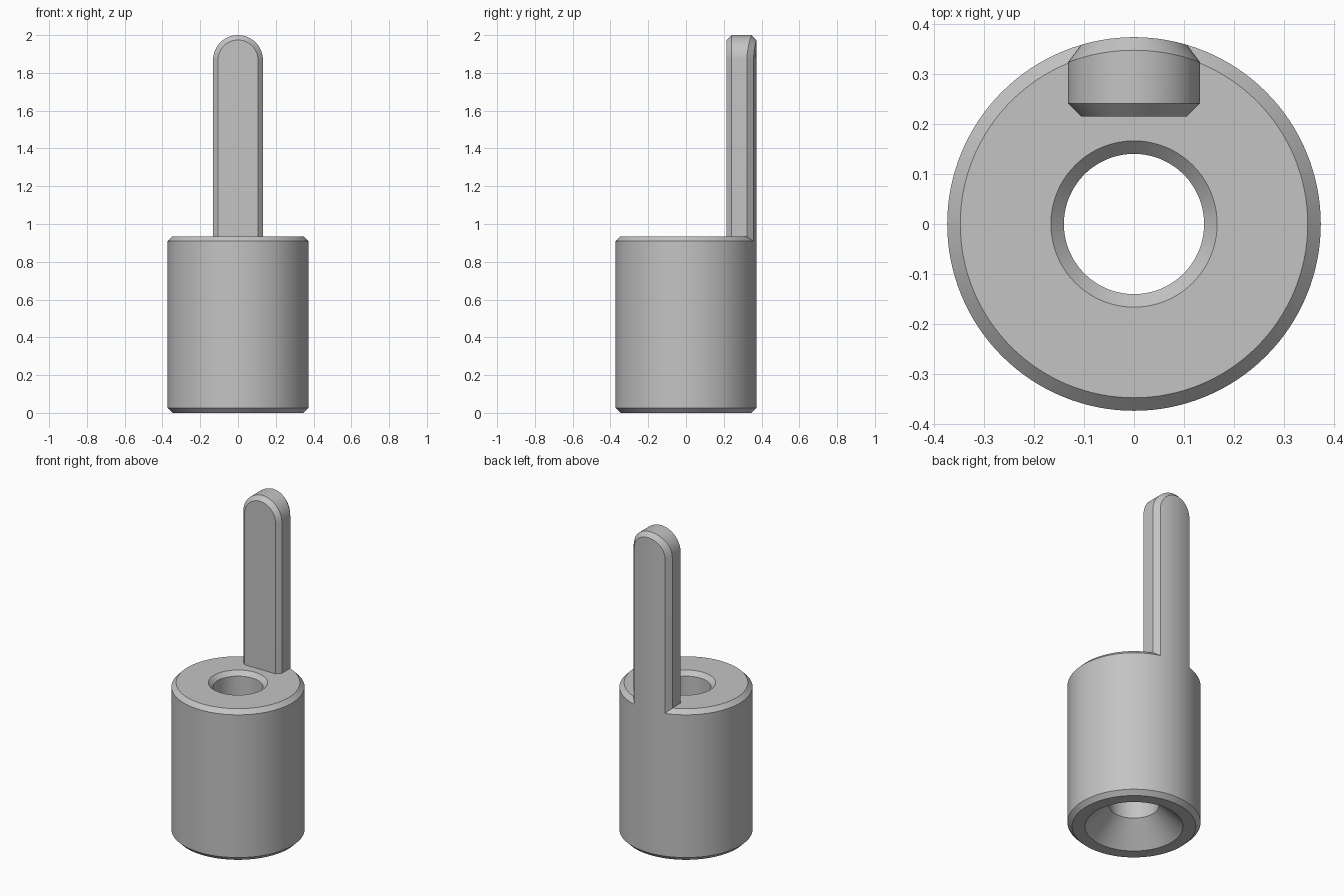
import bpy, bmesh, math

if "Cube" in bpy.data.objects:
    bpy.data.objects.remove(bpy.data.objects["Cube"])

R, H, C = 0.373, 0.935, 0.026      # body radius, body height, chamfer size
BORE, SINK = 0.14, 0.275           # bore radius, countersink radius
HALF, FRONT, TOP = 0.132, 0.215, 2.0   # tab half width, front plane, tip height

grey = bpy.data.materials.new("plain grey")
grey.diffuse_color = (0.55, 0.55, 0.55, 1)
grey.use_nodes = True
grey.node_tree.nodes["Principled BSDF"].inputs["Base Color"].default_value = grey.diffuse_color


def finish(bm, name):
    bmesh.ops.remove_doubles(bm, verts=bm.verts, dist=1e-5)
    bmesh.ops.recalc_face_normals(bm, faces=bm.faces)
    mesh = bpy.data.meshes.new(name)
    bm.to_mesh(mesh)
    bm.free()
    mesh.materials.append(grey)
    obj = bpy.data.objects.new(name, mesh)
    bpy.context.collection.objects.link(obj)
    bpy.ops.object.select_all(action='DESELECT')
    obj.select_set(True)
    bpy.context.view_layer.objects.active = obj
    bpy.ops.object.shade_smooth_by_angle(angle=math.radians(25))


def bridge(bm, a, b, closed=False):
    n = len(a)
    for i in range(n if closed else n - 1):
        j = (i + 1) % n
        bm.faces.new((a[i], a[j], b[j], b[i]))


# Hollow body: chamfered cylinder with through bore and countersunk base
profile = [(R - C, 0), (R, C), (R, H - C), (R - C, H),
           (BORE + C, H), (BORE, H - C), (BORE, SINK - BORE), (SINK, 0)]
bm = bmesh.new()
N = 128
rings = [[bm.verts.new((r * math.cos(2 * math.pi * k / N),
                        r * math.sin(2 * math.pi * k / N), z)) for k in range(N)]
         for r, z in profile]
for i, ring in enumerate(rings):
    bridge(bm, ring, rings[(i + 1) % len(rings)], closed=True)
finish(bm, "body")


# Upright tab: round-topped blade whose back follows the body's curve
def outline(w):
    zc, arc = TOP - HALF, 32
    pts = [(-w, H - C)]
    pts += [(-w * math.cos(math.pi * k / arc), zc + w * math.sin(math.pi * k / arc))
            for k in range(arc + 1)]
    return pts + [(w, H - C)]


def curve_y(x):
    return math.sqrt(R * R - x * x)


inner, outer = outline(HALF - C), outline(HALF)
bm = bmesh.new()
loops = [[bm.verts.new((x, f(x), z)) for x, z in pts] for pts, f in (
    (inner, lambda x: FRONT),
    (outer, lambda x: FRONT + C),
    (outer, lambda x: curve_y(x) - C),
    (inner, curve_y))]
for a, b in zip(loops, loops[1:]):
    bridge(bm, a, b)
bm.faces.new(loops[0])

# Curved back of the tab, filled row by row up to the tip
COLS = 12
rows = []
for x, z in inner[:len(inner) // 2 + 1]:
    xs = [x * (1 - 2 * k / COLS) for k in range(COLS + 1)]
    rows.append([bm.verts.new((v, curve_y(v), z)) for v in xs])
for a, b in zip(rows, rows[1:]):
    bridge(bm, a, b)
finish(bm, "upright_tab")
